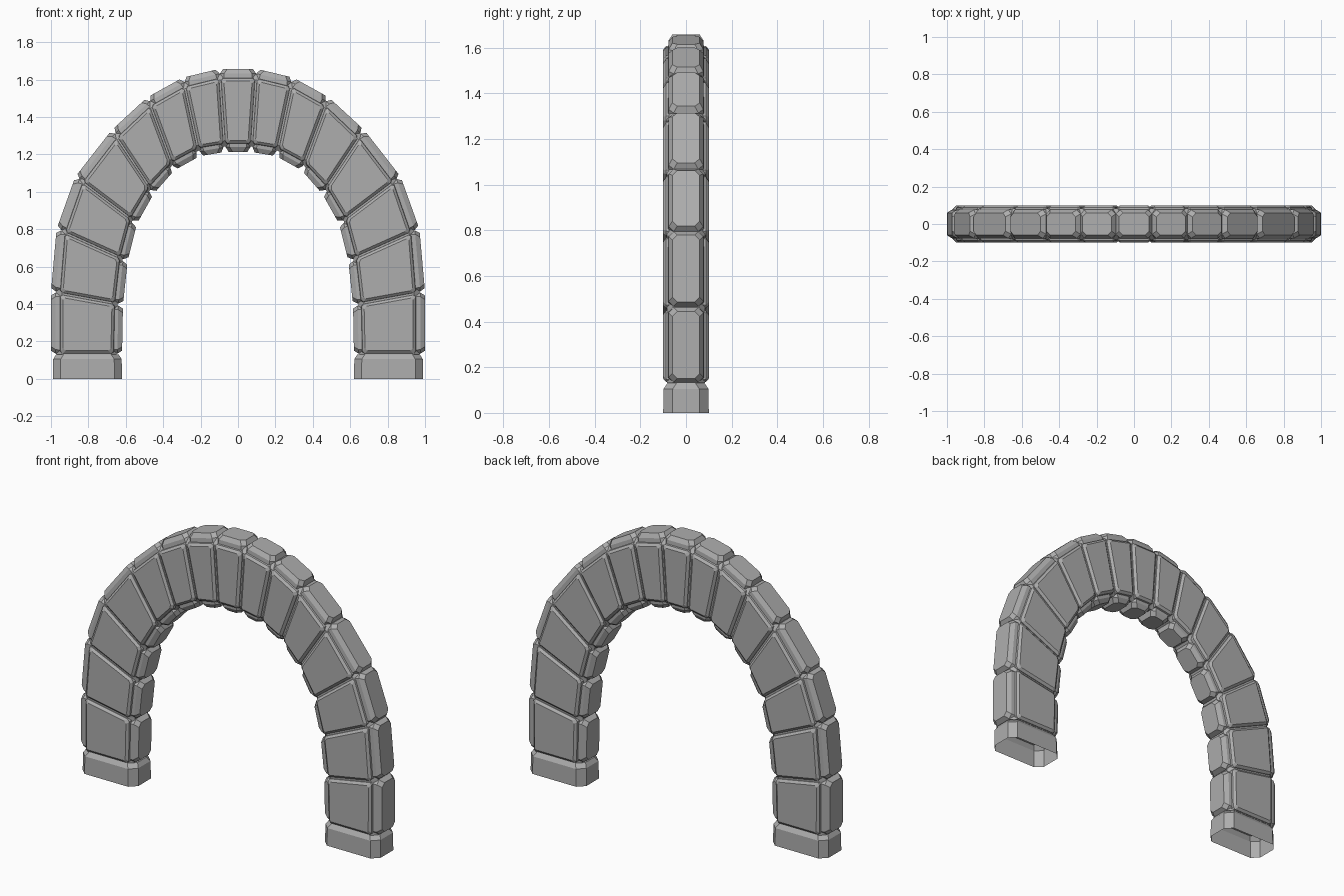
import bpy, bmesh
from mathutils import Vector

cube = bpy.data.objects.get("Cube")
if cube:
    bpy.data.objects.remove(cube, do_unlink=True)

stone = bpy.data.materials.new("grey stone")
stone.use_nodes = True
GREY = (0.42, 0.42, 0.42, 1)
stone.diffuse_color = GREY
stone.node_tree.nodes["Principled BSDF"].inputs["Base Color"].default_value = GREY

DEPTH = 0.1  # half thickness of the arch

# Joints between stones on one leg, from the base up: outer and inner (x, z)
OUTER = [(1.0, .13), (1.0, .465), (.97, .8), (.87, 1.08), (.675, 1.33),
         (.485, 1.505), (.295, 1.61), (.1, 1.657)]
INNER = [(.62, .13), (.615, .395), (.59, .63), (.54, .83), (.45, .99),
         (.34, 1.115), (.205, 1.19), (.07, 1.213)]


def xz(p, y=0.0):
    return Vector((p[0], y, p[1]))


JOINTS = [(xz(o), xz(i)) for o, i in zip(OUTER, INNER)]


def flip(joint):
    return tuple(Vector((-p.x, p.y, p.z)) for p in joint)


def plate(bm, corners, outward, clip, levels):
    """Raised slab with clipped corners; levels are (inset, height) rings."""
    a, b, c, d = corners
    n = (c - a).cross(d - b).normalized()
    if n.dot(outward) < 0:
        corners, n = corners[::-1], -n
    rings = []
    for inset, height in levels:
        ring = []
        for k in range(4):
            p = corners[k]
            to_prev = (corners[k - 1] - p).normalized()
            to_next = (corners[(k + 1) % 4] - p).normalized()
            base = p + (to_prev + to_next) * inset + n * height
            ring += [bm.verts.new(base + to_prev * clip),
                     bm.verts.new(base + to_next * clip)]
        rings.append(ring)
    for low, high in zip(rings, rings[1:]):
        for k in range(8):
            j = (k + 1) % 8
            bm.faces.new((low[k], low[j], high[j], high[k]))
    bm.faces.new(rings[-1])


def finish(bm, name, mirrored):
    mesh = bpy.data.meshes.new(name)
    bm.to_mesh(mesh)
    bm.free()
    mesh.materials.append(stone)
    ob = bpy.data.objects.new(name, mesh)
    bpy.context.collection.objects.link(ob)
    if mirrored:
        mod = ob.modifiers.new("other side", "MIRROR")
        mod.use_mirror_merge = False
    return ob


def wedge(name, low, high, mirrored=True):
    """One arch stone: front, back, outer and inner raised slabs."""
    bm = bmesh.new()
    (o0, i0), (o1, i1) = low, high
    d0, d1 = (i0 - o0).normalized(), (i1 - o1).normalized()
    out = -(d0 + d1)
    # front and back
    for s in (-1, 1):
        y = Vector((0, s * DEPTH, 0))
        quad = [o0 + d0 * .045 + y, o1 + d1 * .045 + y,
                i1 - d1 * .04 + y, i0 - d0 * .04 + y]
        plate(bm, quad, y, .012, [(.003, -.03), (.006, -.012), (.02, 0)])
    # outer and inner
    w = Vector((0, .08, 0))
    for a, b, side in ((o0, o1, out), (i0, i1, -out)):
        plate(bm, [a - w, b - w, b + w, a + w], side, .022,
              [(.002, -.05), (.004, -.025), (.02, 0)])
    finish(bm, name, mirrored)


for k in range(len(JOINTS) - 1):
    wedge(f"arch_stone_{k + 1}", JOINTS[k], JOINTS[k + 1])
wedge("keystone", JOINTS[-1], flip(JOINTS[-1]), mirrored=False)

# Recessed core behind the joints
bm = bmesh.new()
rings = []
for o, i in JOINTS + [flip(j) for j in reversed(JOINTS)]:
    d = (i - o).normalized()
    section = [(o, .03, .058), (o, .06, .084), (i, -.06, .084), (i, -.03, .058)]
    pts = [p + d * t + Vector((0, y, 0)) for p, t, y in section]
    pts += [Vector((p.x, -p.y, p.z)) for p in reversed(pts)]
    rings.append([bm.verts.new(p) for p in pts])
for low, high in zip(rings, rings[1:]):
    for k in range(8):
        j = (k + 1) % 8
        bm.faces.new((low[k], low[j], high[j], high[k]))
bmesh.ops.recalc_face_normals(bm, faces=bm.faces)
finish(bm, "arch_core", False)

# Feet, open underneath
bm = bmesh.new()
quad = [Vector((x, y, .13)) for x, y in
        ((.62, -DEPTH), (.99, -DEPTH), (.99, DEPTH), (.62, DEPTH))]
plate(bm, quad, Vector((0, 0, 1)), .04, [(0, -.13), (.002, -.025), (.018, 0)])
finish(bm, "foot_block", True)
